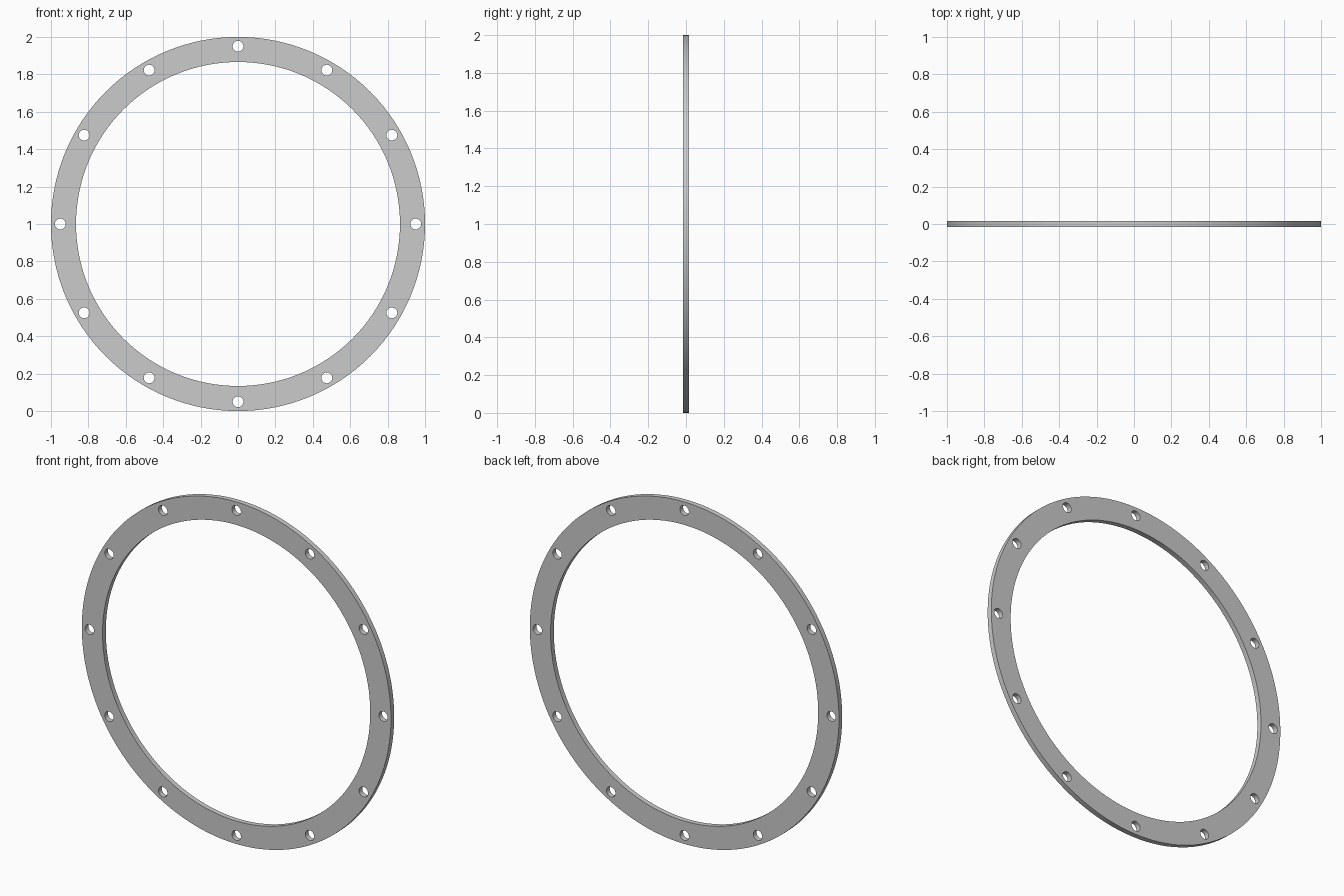
import bpy, bmesh, math
from mathutils import Matrix

if "Cube" in bpy.data.objects:
    bpy.data.objects.remove(bpy.data.objects["Cube"])

OUTER, INNER, THICK = 1.0, 0.866, 0.03
BOLT_CIRCLE, HOLE_R, HOLES = 0.95, 0.029, 12


def add_circle(curve, cx, cy, radius, sides):
    """Closed circular outline on a 2D curve."""
    spline = curve.splines.new('POLY')
    spline.points.add(sides - 1)
    for i, p in enumerate(spline.points):
        a = 2 * math.pi * i / sides
        p.co = (cx + radius * math.cos(a), cy + radius * math.sin(a), 0, 1)
    spline.use_cyclic_u = True


# Flange profile: outer rim, bore and bolt holes
curve = bpy.data.curves.new("flange_profile", 'CURVE')
curve.dimensions = '2D'
curve.fill_mode = 'BOTH'
curve.extrude = THICK / 2
add_circle(curve, 0, 0, OUTER, 128)
add_circle(curve, 0, 0, INNER, 128)
for i in range(HOLES):
    a = 2 * math.pi * i / HOLES
    add_circle(curve, BOLT_CIRCLE * math.cos(a), BOLT_CIRCLE * math.sin(a), HOLE_R, 32)

# Turn the extruded profile into a welded solid, stood upright
source = bpy.data.objects.new("flange_profile", curve)
bpy.context.collection.objects.link(source)
bpy.context.view_layer.update()
deps = bpy.context.evaluated_depsgraph_get()
mesh = bpy.data.meshes.new_from_object(source.evaluated_get(deps))
bpy.data.objects.remove(source)

bm = bmesh.new()
bm.from_mesh(mesh)
bmesh.ops.remove_doubles(bm, verts=bm.verts, dist=1e-5)
bm.transform(Matrix.Translation((0, 0, 1)) @ Matrix.Rotation(math.pi / 2, 4, 'X'))
bmesh.ops.recalc_face_normals(bm, faces=bm.faces)
bm.to_mesh(mesh)
bm.free()

ring = bpy.data.objects.new("flange_ring", mesh)
bpy.context.collection.objects.link(ring)
bpy.context.view_layer.objects.active = ring
ring.select_set(True)
bpy.ops.object.shade_smooth_by_angle(angle=math.radians(30))
